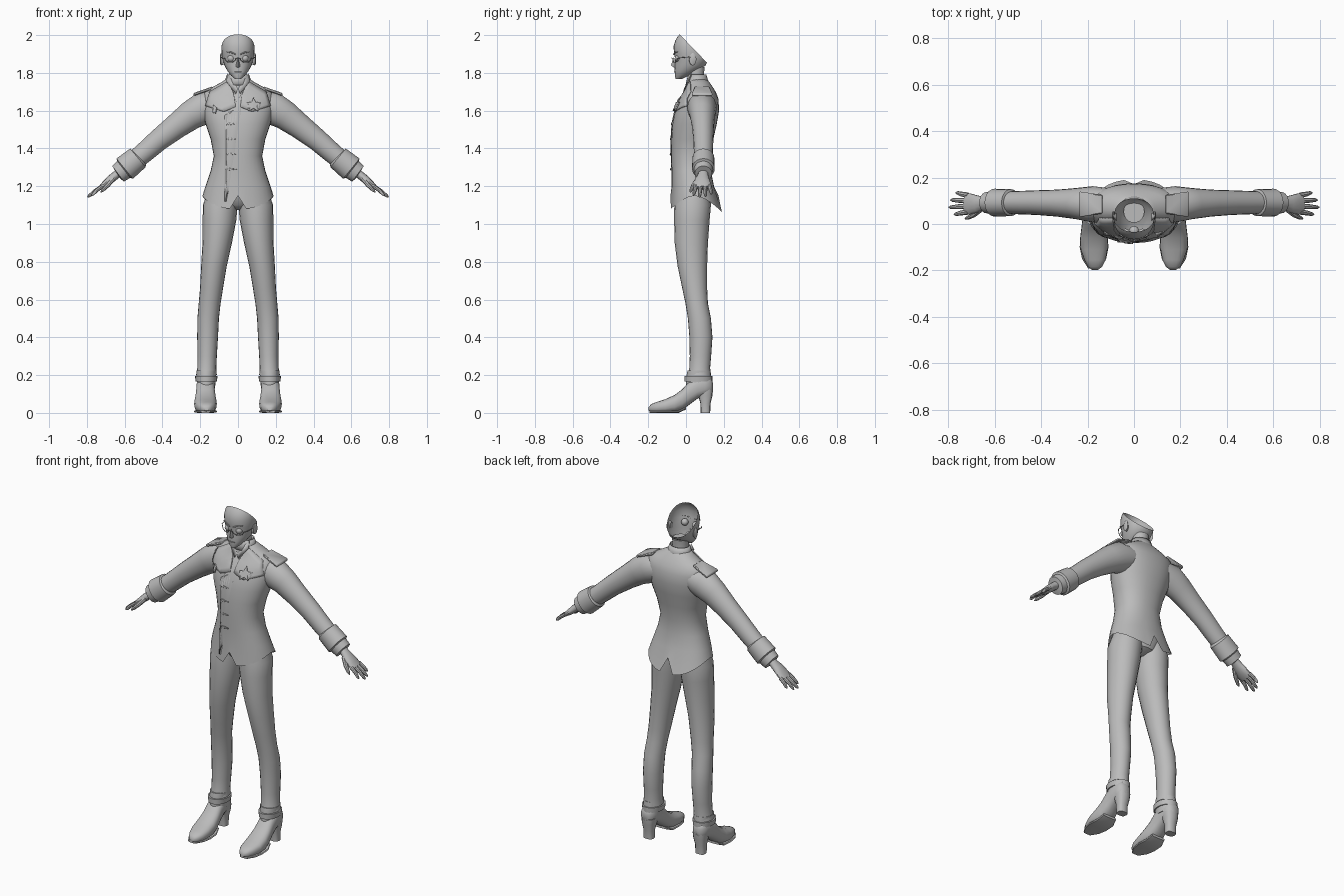
import bpy, bmesh, math
from mathutils import Vector
from mathutils.bvhtree import BVHTree

grey = bpy.data.materials.new("plain_grey")
grey.diffuse_color = (0.5, 0.5, 0.5, 1)


def finish(name, bm, mirror=False, angle=40, thick=0):
    me = bpy.data.meshes.new(name)
    bm.to_mesh(me)
    bm.free()
    ob = bpy.data.objects.new(name, me)
    bpy.context.collection.objects.link(ob)
    me.materials.append(grey)
    bpy.ops.object.select_all(action='DESELECT')
    ob.select_set(True)
    bpy.context.view_layer.objects.active = ob
    bpy.ops.object.shade_smooth_by_angle(angle=math.radians(angle))
    if thick:
        m = ob.modifiers.new("thickness", 'SOLIDIFY')
        m.thickness, m.offset = thick, 0
    if mirror:
        m = ob.modifiers.new("mirror", 'MIRROR')
        m.use_clip = False
    return ob


def loft(rings, n=20, power=1.0, caps=(True, True)):
    """Skin rings given as (centre, u axis, v axis); power < 1 squares them."""
    bm = bmesh.new()
    loops = []
    for c, u, v in rings:
        row = []
        for i in range(n):
            a = 2 * math.pi * i / n
            ca, sa = math.cos(a), math.sin(a)
            row.append(bm.verts.new(Vector(c)
                       + Vector(u) * math.copysign(abs(ca) ** power, ca)
                       + Vector(v) * math.copysign(abs(sa) ** power, sa)))
        loops.append(row)
    for a, b in zip(loops, loops[1:]):
        for i in range(n):
            j = (i + 1) % n
            bm.faces.new((a[i], a[j], b[j], b[i]))
    if caps[0]:
        bm.faces.new(loops[0][::-1])
    if caps[1]:
        bm.faces.new(loops[-1])
    bmesh.ops.recalc_face_normals(bm, faces=bm.faces)
    return bm


def stack(rows):
    """Level rings from (z, x centre, half width, front y, back y)."""
    return [((x, (f + b) / 2, z), (w, 0, 0), (0, (b - f) / 2, 0)) for z, x, w, f, b in rows]


def limb(rows):
    """Rings across a path from (x, y, z, radius, depth radius)."""
    pts = [Vector(r[:3]) for r in rows]
    out = []
    for i, r in enumerate(rows):
        t = (pts[min(i + 1, len(pts) - 1)] - pts[max(i - 1, 0)]).normalized()
        u = t.cross(Vector((0, 1, 0))).normalized()
        out.append((pts[i], u * r[3], u.cross(t).normalized() * r[4]))
    return out


# Jacket body with pointed, notched hem
bm = loft(stack([(1.13, 0, .188, -.082, .172), (1.20, 0, .172, -.076, .148), (1.28, 0, .145, -.076, .132),
                 (1.36, 0, .128, -.078, .13), (1.45, 0, .145, -.077, .145), (1.53, 0, .172, -.072, .163),
                 (1.60, 0, .187, -.058, .175), (1.66, 0, .192, -.032, .172), (1.695, 0, .18, -.008, .16),
                 (1.72, 0, .145, .005, .145), (1.75, 0, .088, .012, .125), (1.765, 0, .066, .015, .11)]),
          n=32, power=.9, caps=(False, True))
bm.verts.ensure_lookup_table()
for i in range(32):
    s = math.sin(2 * math.pi * i / 32)
    v = bm.verts[i]
    v.co.z = 1.15 - (.072 if s < 0 else .088) * abs(s) ** 1.5
    if i in (8, 24):
        v.co.z = 1.15
    elif s > 0:
        v.co.y += .02 * s
torso_tree = BVHTree.FromBMesh(bm)
finish("jacket_body", bm)


def plate(name, poly, lift=.005, mirror=False):
    """Thin cloth plate laid over the jacket front from an x, z outline."""
    bm = bmesh.new()
    bm.faces.new([bm.verts.new((x, 0, z)) for x, z in poly])
    bmesh.ops.triangulate(bm, faces=bm.faces)
    bmesh.ops.subdivide_edges(bm, edges=bm.edges, cuts=5, use_grid_fill=True)
    for v in list(bm.verts):
        hit = torso_tree.ray_cast(Vector((v.co.x, -1, v.co.z)), Vector((0, 1, 0)))[0]
        if hit:
            v.co.y = hit.y - lift
        else:
            bm.verts.remove(v)
    return finish(name, bm, mirror, thick=.006)


# Lapels, overlapping front, clasps and badge
plate("lapel", [(.055, 1.755), (.15, 1.70), (.172, 1.625), (.075, 1.595), (.012, 1.62), (.022, 1.69)], mirror=True)
plate("front_overlap", [(.03, 1.70), (.02, 1.63), (-.07, 1.575), (-.07, 1.12), (-.062, 1.12), (-.062, 1.575)], .003)
for z in (1.53, 1.45, 1.37, 1.29):
    plate("clasp", [(-.065, z), (-.045, z + .006), (-.005, z), (-.045, z - .006)], .006)
plate("chest_star", [(.082 + r * math.sin(i * math.pi / 5), 1.63 + r * math.cos(i * math.pi / 5))
                     for i in range(10) for r in [.04 if i % 2 == 0 else .018]], .014)
plate("chest_tassel", [(-.13, 1.63), (-.112, 1.615), (-.118, 1.585), (-.134, 1.59)], .012)

# Stand collar and crossed shirt collar
finish("collar", loft(stack([(1.735, 0, .075, .0, .125), (1.765, 0, .064, .008, .112), (1.79, 0, .056, .014, .105)]),
                      24, caps=(False, False)), thick=.006)
bm = bmesh.new()
bm.faces.new([bm.verts.new(p) for p in ((.054, .03, 1.795), (.062, .012, 1.755), (.012, -.014, 1.69), (.0, -.008, 1.715))])
finish("shirt_collar", bm, True, thick=.006)

# Sleeves, cuffs and epaulettes
finish("sleeve", loft(limb([(.11, .085, 1.63, .07, .07), (.18, .085, 1.615, .088, .078), (.25, .088, 1.575, .077, .067),
                            (.33, .09, 1.515, .066, .058), (.42, .092, 1.445, .058, .053), (.50, .092, 1.375, .054, .05),
                            (.57, .092, 1.318, .05, .047)])), True)
finish("cuff", loft(limb([(.525, .092, 1.355, .054, .05), (.53, .092, 1.35, .064, .058), (.60, .092, 1.293, .069, .06),
                          (.605, .092, 1.289, .056, .05), (.635, .092, 1.266, .052, .046), (.638, .092, 1.264, .03, .03)])), True, 30)
bm = bmesh.new()
bmesh.ops.create_cube(bm, size=1)
for v in bm.verts:
    x, y, z = v.co
    w = .04 if x < 0 else .055
    v.co = (.185 + x * .10, .085 + y * 2 * w, 1.703 - x * .035 + z * .016)
bmesh.ops.bevel(bm, geom=bm.edges[:], offset=.004, segments=1, affect='EDGES')
finish("epaulette", bm, True)

# Round patch on one upper arm
bm = loft([((.285 + d * .6, .095, 1.612 + d * .8), (.026, 0, -.02), (0, .032, 0)) for d in (0, .007)], 10)
finish("arm_patch", bm)

# Hands and fingers
finish("palm", loft(limb([(.61, .092, 1.285, .027, .03), (.645, .09, 1.26, .022, .027), (.675, .086, 1.236, .022, .038),
                          (.705, .086, 1.21, .018, .046), (.728, .088, 1.192, .012, .043)]), 14), True)
for y0, y1, x1, z1 in ((.052, .042, .775, 1.152), (.077, .072, .797, 1.142), (.101, .103, .79, 1.145), (.124, .134, .768, 1.158)):
    xm, zm = (.72 + x1) / 2, (1.198 + z1) / 2 + .004
    finish("finger", loft(limb([(.715, y0, 1.202, .011, .012), (xm, (y0 + y1) / 2, zm, .010, .0105),
                                (x1 - .008, y1, z1 + .006, .008, .008), (x1, y1, z1, .003, .003)]), 8), True)
finish("thumb", loft(limb([(.66, .065, 1.24, .013, .015), (.69, .04, 1.205, .012, .012), (.715, .027, 1.18, .009, .009),
                           (.727, .023, 1.168, .003, .003)]), 8), True)

# Trousers
finish("trouser_leg", loft(stack([(1.20, .075, .075, -.05, .125), (1.10, .094, .092, -.062, .132), (1.02, .098, .089, -.063, .125),
                                  (.90, .110, .078, -.06, .116), (.78, .127, .068, -.045, .112), (.66, .14, .061, -.02, .112),
                                  (.58, .150, .058, -.003, .116), (.50, .158, .057, .01, .132), (.40, .161, .055, .018, .14),
                                  (.30, .163, .051, .02, .133), (.24, .165, .05, .018, .128), (.20, .167, .055, .01, .13)])), True)
finish("hips", loft(stack([(1.075, 0, .03, .0, .07), (1.10, 0, .09, -.035, .12), (1.16, 0, .15, -.06, .135), (1.25, 0, .135, -.06, .12)])))

# High heeled shoes with ankle strap
shoe = [(-.198, .012, .03, .012), (-.185, .004, .046, .03), (-.155, 0, .058, .046), (-.11, 0, .072, .058),
        (-.06, .002, .095, .06), (-.02, .015, .125, .055), (.02, .045, .17, .05), (.06, .075, .195, .048),
        (.10, .09, .2, .046), (.13, .10, .185, .036), (.142, .115, .16, .018)]
finish("shoe", loft([((.172 - .004 * (y < -.15), y, (a + b) / 2), (w, 0, 0), (0, 0, (b - a) / 2)) for y, a, b, w in shoe],
                    power=.8), True)
finish("ankle_shaft", loft(stack([(.13, .168, .046, .0, .138), (.18, .168, .051, .0, .134), (.225, .167, .053, .008, .13)])), True)
finish("ankle_strap", loft(stack([(.165, .168, .056, -.008, .14), (.195, .168, .06, -.008, .14)]), 20), True, 30)
finish("shoe_heel", loft(stack([(0, .172, .03, .078, .128), (.05, .172, .03, .076, .13), (.09, .171, .038, .065, .14),
                                (.125, .17, .042, .055, .143)]), 12, .7), True)
sole = [(-.192, .025), (-.15, .052), (-.1, .062), (-.04, .058), (.0, .045)]
finish("sole", loft([((.172, y, .007 + max(0, y + .04) * .45), (w, 0, 0), (0, 0, .007)) for y, w in sole], 12, .5), True, 30)

# Neck and head shell, cut open behind the hairline
finish("neck", loft(stack([(1.70, 0, .05, .01, .1), (1.77, 0, .044, .008, .092), (1.83, 0, .045, .005, .1)]), 18))
bm = loft(stack([(1.768, 0, .016, -.055, -.02), (1.785, 0, .036, -.059, .015), (1.81, 0, .056, -.06, .06),
                 (1.84, 0, .072, -.06, .105), (1.875, 0, .082, -.058, .118), (1.90, 0, .086, -.063, .12),
                 (1.94, 0, .088, -.066, .12), (1.97, 0, .082, -.057, .11), (1.99, 0, .07, -.046, .09),
                 (2.004, 0, .056, -.034, .07)]), 28, .93)
bmesh.ops.bisect_plane(bm, geom=bm.verts[:] + bm.edges[:] + bm.faces[:], plane_co=(0, -.03, 2.0),
                       plane_no=(0, .15, .145), clear_outer=True)
finish("head_shell", bm)

# Nose, mouth, ears, brows and eyes
bm = bmesh.new()
v = [bm.verts.new(p) for p in ((0, -.064, 1.885), (-.013, -.056, 1.833), (.013, -.056, 1.833), (0, -.08, 1.84), (0, -.058, 1.825))]
for f in ((0, 1, 3), (0, 3, 2), (1, 4, 3), (3, 4, 2)):
    bm.faces.new([v[i] for i in f])
finish("nose", bm, angle=60)
finish("mouth", loft([((x, -.0605 + abs(x) * .25, 1.805), (0, .004, 0), (0, 0, .0025)) for x in (-.018, -.006, .006, .018)], 8))
finish("ear", loft([((.076, .03, 1.868), (0, .014, 0), (0, 0, .025)), ((.09, .036, 1.872), (0, .019, 0), (0, 0, .033)),
                    ((.094, .038, 1.872), (0, .012, 0), (0, 0, .026))], 14), True)
finish("brow", loft([((x, y, z), (0, .004, 0), (0, 0, h)) for x, y, z, h in
                     ((.012, -.064, 1.898, .003), (.035, -.06, 1.908, .004), (.062, -.045, 1.912, .002))], 8), True)
for name, c, r in (("eye", (.036, -.04, 1.877), .02), ("mouth_bag", (0, -.03, 1.81), .022)):
    bm = bmesh.new()
    bmesh.ops.create_uvsphere(bm, u_segments=14, v_segments=10, radius=r)
    bmesh.ops.translate(bm, vec=c, verts=bm.verts)
    finish(name, bm, name == "eye")

# Spectacles: lower rims, bridge and side arms
def wire(name, pts, mirror=True):
    cu = bpy.data.curves.new(name, 'CURVE')
    cu.dimensions, cu.bevel_depth, cu.bevel_resolution = '3D', .0022, 1
    sp = cu.splines.new('POLY')
    sp.points.add(len(pts) - 1)
    for p, q in zip(sp.points, pts):
        p.co = (*q, 1)
    ob = bpy.data.objects.new(name, cu)
    bpy.context.collection.objects.link(ob)
    cu.materials.append(grey)
    if mirror:
        ob.modifiers.new("mirror", 'MIRROR')


wire("spectacle_rim", [(.041 + .028 * math.cos(a), -.071 + .012 * (1 + math.cos(a)), 1.875 + .019 * math.sin(a))
                       for a in [math.pi * (1 + i / 12) for i in range(13)]])
wire("spectacle_arm", [(.069, -.047, 1.875), (.085, -.03, 1.88), (.092, .03, 1.885)])
wire("spectacle_bridge", [(-.013, -.071, 1.875), (0, -.076, 1.879), (.013, -.071, 1.875)], False)
